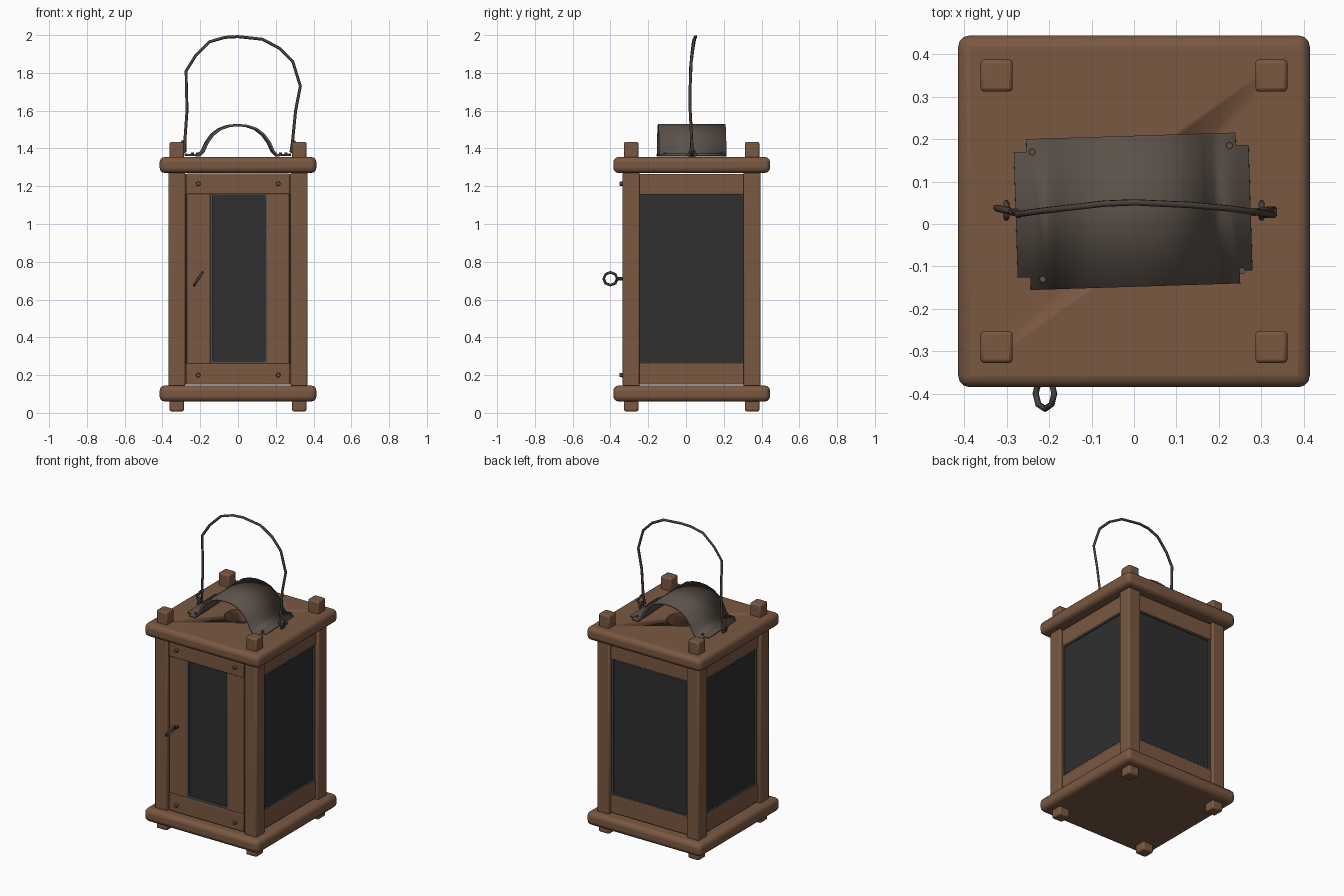
import bpy, bmesh, math
from mathutils import Vector, Matrix

if "Cube" in bpy.data.objects:
    bpy.data.objects.remove(bpy.data.objects["Cube"])

CY = 0.03  # body centre in y


def material(name, r, g, b):
    m = bpy.data.materials.new(name)
    m.diffuse_color = (r, g, b, 1)
    m.use_nodes = True
    m.node_tree.nodes["Principled BSDF"].inputs["Base Color"].default_value = m.diffuse_color
    return m


WOOD = material("brown wood", 0.195, 0.098, 0.054)
METAL = material("grey brown metal", 0.105, 0.082, 0.066)
IRON = material("dark iron", 0.065, 0.052, 0.045)
GLASS = material("dark glass", 0.029, 0.029, 0.029)
LEAD = material("grey glazing strip", 0.085, 0.082, 0.08)


def finish(name, bm, mat, bevel=0, segments=2):
    bmesh.ops.recalc_face_normals(bm, faces=bm.faces)
    me = bpy.data.meshes.new(name)
    bm.to_mesh(me)
    bm.free()
    ob = bpy.data.objects.new(name, me)
    bpy.context.collection.objects.link(ob)
    me.materials.append(mat)
    if bevel:
        mod = ob.modifiers.new("bevel", 'BEVEL')
        mod.width, mod.segments = bevel, segments
    bpy.ops.object.select_all(action='DESELECT')
    ob.select_set(True)
    bpy.context.view_layer.objects.active = ob
    bpy.ops.object.shade_smooth_by_angle(angle=math.radians(35))
    return ob


def box(name, lo, hi, mat, bevel=0, segments=2, frame=None):
    lo, hi = Vector(lo), Vector(hi)
    bm = bmesh.new()
    bmesh.ops.create_cube(bm, size=1)
    for v in bm.verts:
        v.co = Vector([(lo[i] + hi[i]) / 2 + v.co[i] * (hi[i] - lo[i]) for i in range(3)])
    if frame:
        bm.transform(frame)
    return finish(name, bm, mat, bevel, segments)


def cylinder(name, centre, r, h, mat, rot=None, sides=8, r2=None):
    bm = bmesh.new()
    m = Matrix.Translation(centre) @ (rot or Matrix())
    bmesh.ops.create_cone(bm, cap_ends=True, segments=sides, radius1=r,
                          radius2=r if r2 is None else r2, depth=h, matrix=m)
    return finish(name, bm, mat)


def wire(name, pts, r, mat, cyclic=False):
    cu = bpy.data.curves.new(name, 'CURVE')
    cu.dimensions = '3D'
    cu.bevel_depth, cu.bevel_resolution, cu.use_fill_caps = r, 1, True
    sp = cu.splines.new('POLY')
    sp.points.add(len(pts) - 1)
    for p, c in zip(sp.points, pts):
        p.co = (*c, 1)
    sp.use_cyclic_u = cyclic
    ob = bpy.data.objects.new(name, cu)
    bpy.context.collection.objects.link(ob)
    cu.materials.append(mat)
    bpy.ops.object.select_all(action='DESELECT')
    ob.select_set(True)
    bpy.context.view_layer.objects.active = ob
    bpy.ops.object.convert(target='MESH')
    return ob


# base and roof boards
box("base_board", (-0.415, CY - 0.415, 0.06), (0.415, CY + 0.415, 0.145), WOOD, 0.028, 3)
roof = box("roof_board", (-0.415, CY - 0.415, 1.27), (0.415, CY + 0.415, 1.355), WOOD, 0.028, 3)
# smoke hole under the hood
cutter = cylinder("smoke_hole_cutter", (0, CY, 1.31), 0.1, 0.3, WOOD, sides=16)
cutter.hide_render = True
cutter.hide_viewport = True
mod = roof.modifiers.new("hole", 'BOOLEAN')
mod.operation, mod.object = 'DIFFERENCE', cutter

# corner posts with tenons through both boards
for sx, side in ((-1, "left"), (1, "right")):
    for sy, end in ((-1, "front"), (1, "back")):
        x, y = sx * 0.324, CY + sy * 0.32
        box(f"{end}_{side}_post", (x - 0.045, y - 0.045, 0.14), (x + 0.045, y + 0.045, 1.275), WOOD, 0.008)
        for z0, z1, n in ((0.008, 0.08, "foot"), (1.34, 1.435, "tenon")):
            box(f"{end}_{side}_{n}", (x - 0.038, y - 0.038, z0), (x + 0.038, y + 0.038, z1), WOOD, 0.009)


def glazing(name, x0, x1, depth, frame):
    """Glass pane with a thin metal strip round it, facing local -y."""
    z0, z1, w = 0.262, 1.162, 0.014
    box(name + "_glass", (x0, depth, z0), (x1, depth + 0.008, z1), GLASS, frame=frame)
    f = depth - 0.009
    for i, (a, b, c, d) in enumerate(((x0, x1, z0, z0 + w), (x0, x1, z1 - w, z1),
                                      (x0, x0 + w, z0, z1), (x1 - w, x1, z0, z1))):
        box(f"{name}_strip_{i}", (a, f, c), (b, depth + 0.004, d), LEAD, frame=frame)


# three glazed walls: right, back, left
for name, ang in (("right", 90), ("back", 180), ("left", 270)):
    F = Matrix.Translation((0, CY, 0)) @ Matrix.Rotation(math.radians(ang), 4, 'Z')
    box(name + "_bottom_rail", (-0.283, -0.348, 0.15), (0.283, -0.30, 0.268), WOOD, 0.005, frame=F)
    box(name + "_top_rail", (-0.283, -0.348, 1.156), (0.283, -0.30, 1.265), WOOD, 0.005, frame=F)
    glazing(name, -0.281, 0.281, -0.335, F)

# front door
box("door_bottom_rail", (-0.272, -0.33, 0.15), (0.272, -0.285, 0.262), WOOD, 0.005)
box("door_top_rail", (-0.272, -0.33, 1.158), (0.272, -0.285, 1.268), WOOD, 0.005)
box("door_left_stile", (-0.272, -0.322, 0.26), (-0.145, -0.285, 1.16), WOOD, 0.004)
box("door_right_stile", (0.152, -0.322, 0.26), (0.272, -0.285, 1.16), WOOD, 0.004)
glazing("door", -0.148, 0.156, -0.312, None)
TURN = Matrix.Rotation(math.radians(90), 4, 'X')
for x in (-0.21, 0.213):
    for z in (0.2, 1.213):
        cylinder("door_peg", (x, -0.335, z), 0.014, 0.035, WOOD, TURN, 8, 0.010)

# pull ring, twisted a little out of the side plane
cylinder("ring_pin", (-0.21, -0.34, 0.71), 0.009, 0.06, IRON, TURN)
wire("pull_ring", [(-0.21 + 0.022 * math.sin(a), -0.4 + 0.036 * math.cos(a), 0.71 + 0.034 * math.sin(a))
                   for a in [math.tau * i / 8 for i in range(8)]], 0.0075, IRON, True)

# bent sheet hood: profile extruded along y, then thickened
half = [(-0.277, 1.366), (-0.205, 1.364), (-0.185, 1.385), (-0.165, 1.43), (-0.135, 1.472),
        (-0.095, 1.503), (-0.048, 1.519)]
prof = half + [(0, 1.524)] + [(-x, z) for x, z in reversed(half)]
bm = bmesh.new()
rows = [[bm.verts.new((x, y, z)) for x, z in prof] for y in (-0.178, 0.178)]
for i in range(len(prof) - 1):
    bm.faces.new((rows[0][i], rows[0][i + 1], rows[1][i + 1], rows[1][i]))
# clipped flange corners
corners = [v for v in bm.verts if abs(v.co.x) > 0.27]
bmesh.ops.bevel(bm, geom=corners, offset=0.03, segments=2, affect='VERTICES')
bm.transform(Matrix.Translation((-0.002, CY, 0)) @ Matrix.Rotation(math.radians(1.8), 4, 'Z'))
hood = finish("smoke_hood", bm, METAL)
mod = hood.modifiers.new("thickness", 'SOLIDIFY')
mod.thickness, mod.offset = 0.012, 0
for x, y in ((-0.24, 0.17), (0.225, 0.185), (-0.215, -0.13), (0.255, -0.11)):
    cylinder("hood_nail", (x, y, 1.374), 0.008, 0.008, METAL)

# wire handle with hooked ends and two eyelets
wire("carry_handle", [(-0.29, 0.03, 1.44), (-0.325, 0.038, 1.395), (-0.31, 0.034, 1.37),
                      (-0.28, 0.026, 1.385), (-0.28, 0.03, 1.46), (-0.27, 0.022, 1.6), (-0.275, 0.023, 1.81),
                      (-0.225, 0.03, 1.89), (-0.15, 0.039, 1.965), (-0.07, 0.048, 1.988), (0.0, 0.051, 1.992),
                      (0.13, 0.045, 1.978), (0.22, 0.037, 1.93), (0.29, 0.028, 1.86), (0.33, 0.022, 1.73),
                      (0.305, 0.022, 1.6), (0.289, 0.03, 1.44), (0.28, 0.026, 1.385),
                      (0.305, 0.032, 1.37), (0.33, 0.034, 1.39), (0.295, 0.03, 1.44)], 0.008, IRON)
for x in (-0.301, 0.301):
    wire("handle_eyelet", [(x, 0.032 + 0.018 * math.cos(a), 1.37 + 0.02 * math.sin(a))
                           for a in [math.tau * i / 8 for i in range(8)]], 0.007, IRON, True)
